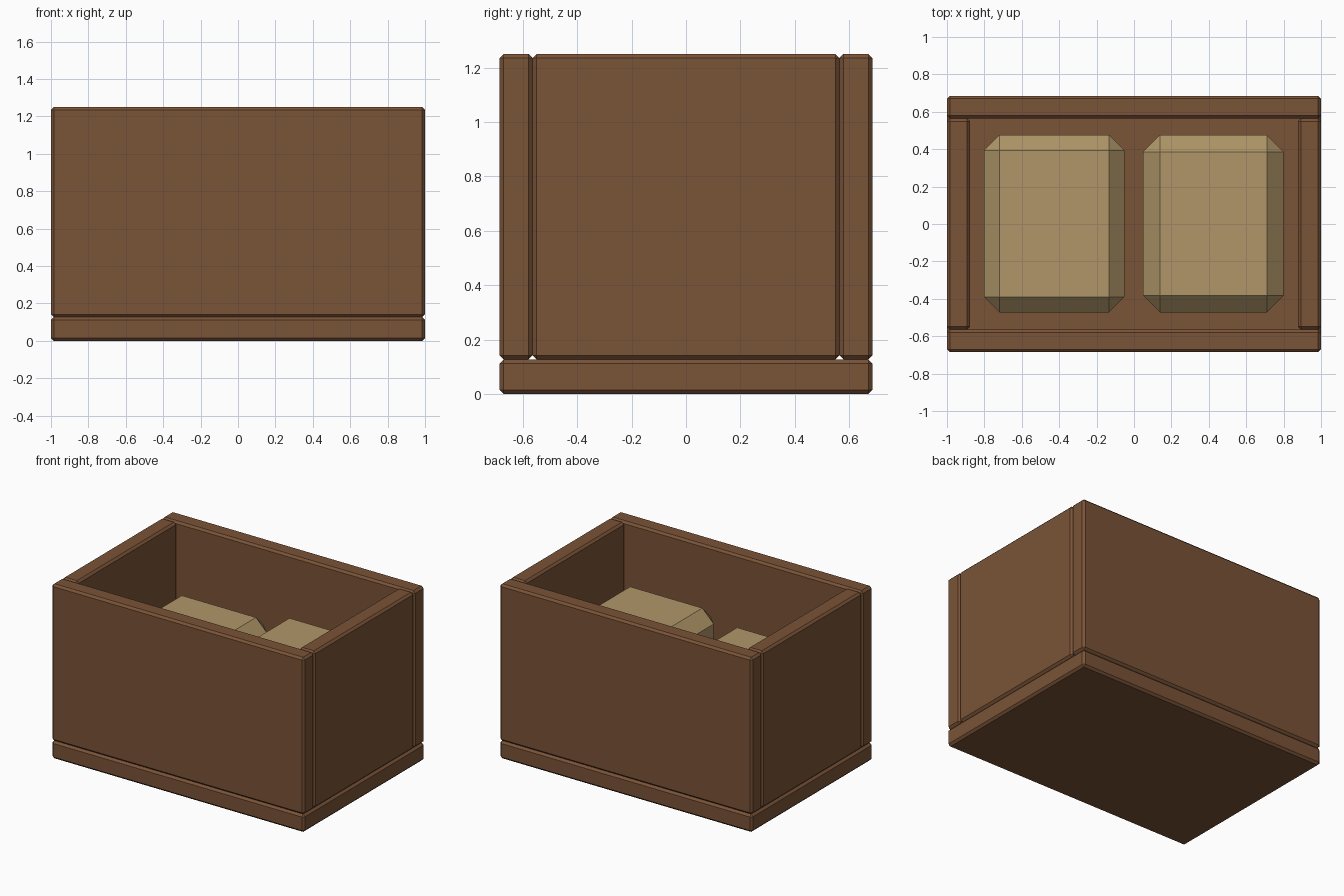
import bpy
import bmesh
from mathutils import Matrix, Vector

default = bpy.data.objects.get("Cube")
if default:
    bpy.data.objects.remove(default, do_unlink=True)


def make_material(name, color):
    mat = bpy.data.materials.new(name)
    mat.use_nodes = True
    mat.diffuse_color = color
    mat.node_tree.nodes["Principled BSDF"].inputs["Base Color"].default_value = color
    return mat


def chamfered_box(name, low, high, chamfer, mat):
    """Box between two corners with every edge cut flat."""
    low, high = Vector(low), Vector(high)
    bm = bmesh.new()
    bmesh.ops.create_cube(bm, size=1, matrix=Matrix.Translation((low + high) / 2)
                          @ Matrix.Diagonal((*(high - low), 1)))
    bmesh.ops.bevel(bm, geom=bm.edges[:], offset=chamfer, offset_type='OFFSET',
                    segments=1, affect='EDGES')
    mesh = bpy.data.meshes.new(name)
    bm.to_mesh(mesh)
    bm.free()
    mesh.materials.append(mat)
    obj = bpy.data.objects.new(name, mesh)
    bpy.context.collection.objects.link(obj)
    return obj


wood = make_material("brown wood", (0.195, 0.087, 0.038, 1))
tan = make_material("tan parcel", (0.434, 0.305, 0.138, 1))

# Overall crate size
half_x, half_y, top = 1.0, 0.685, 1.25
floor_top = 0.127
inner_x, inner_y = 0.877, 0.564
edge = 0.015

# Floor board
chamfered_box("floor_board", (-half_x, -half_y, 0), (half_x, half_y, floor_top), edge, wood)

# Long walls run the full width
for name, y0, y1 in (("front_wall", -half_y, -inner_y), ("back_wall", inner_y, half_y)):
    chamfered_box(name, (-half_x, y0, floor_top), (half_x, y1, top), edge, wood)

# Short walls fit between the long ones
for name, x0, x1 in (("right_wall", -half_x, -inner_x), ("left_wall", inner_x, half_x)):
    chamfered_box(name, (x0, -inner_y, floor_top), (x1, inner_y, top), edge, wood)

# Two parcels standing on the floor
chamfered_box("right_parcel", (-0.803, -0.472, floor_top), (-0.05, 0.476, 0.83), 0.083, tan)
chamfered_box("left_parcel", (0.048, -0.472, floor_top), (0.80, 0.476, 0.90), 0.09, tan)
